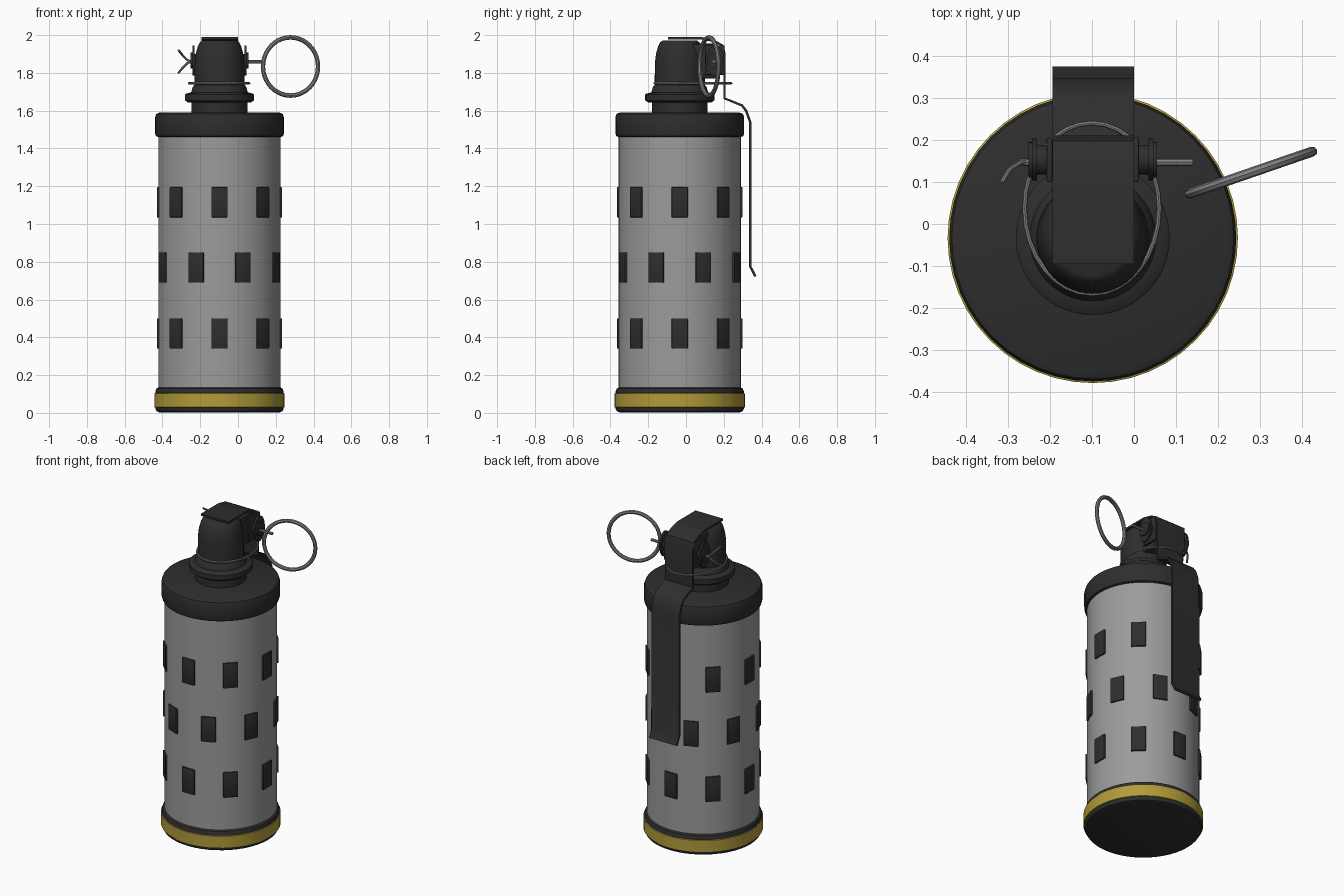
import bpy, bmesh, math
from mathutils import Vector, Matrix

if "Cube" in bpy.data.objects:
    bpy.data.objects.remove(bpy.data.objects["Cube"])

CX, CY = -0.098, -0.033        # main axis of the canister


def material(name, rgb):
    m = bpy.data.materials.new(name)
    m.diffuse_color = (*rgb, 1)
    m.use_nodes = True
    m.node_tree.nodes["Principled BSDF"].inputs["Base Color"].default_value = m.diffuse_color
    return m


GREY = material("body grey", (0.33, 0.33, 0.335))
DARK = material("dark metal", (0.027, 0.027, 0.027))
YELLOW = material("yellow band", (0.44, 0.33, 0.04))
STEEL = material("pin steel", (0.23, 0.23, 0.23))


def finish(name, bm, mat, smooth=True):
    bmesh.ops.recalc_face_normals(bm, faces=bm.faces)
    me = bpy.data.meshes.new(name)
    bm.to_mesh(me)
    bm.free()
    ob = bpy.data.objects.new(name, me)
    bpy.context.collection.objects.link(ob)
    me.materials.append(mat)
    if smooth:
        bpy.ops.object.select_all(action='DESELECT')
        ob.select_set(True)
        bpy.context.view_layer.objects.active = ob
        bpy.ops.object.shade_smooth_by_angle(angle=math.radians(35))
    return ob


def lathe(name, profile, mat, n=48):
    """Closed turned solid from (radius, z) points, bottom to top."""
    bm = bmesh.new()
    rings = [[bm.verts.new((CX + r * math.cos(2 * math.pi * i / n),
                            CY + r * math.sin(2 * math.pi * i / n), z))
              for i in range(n)] for r, z in profile]
    for a, b in zip(rings, rings[1:]):
        for i in range(n):
            j = (i + 1) % n
            bm.faces.new((a[i], a[j], b[j], b[i]))
    bm.faces.new(rings[0])
    bm.faces.new(rings[-1])
    return finish(name, bm, mat)


def tube(name, points, radius, mat, closed=False):
    """Round wire along a path."""
    cu = bpy.data.curves.new(name, 'CURVE')
    cu.dimensions = '3D'
    cu.bevel_depth = radius
    cu.bevel_resolution = 2
    cu.use_fill_caps = True
    sp = cu.splines.new('POLY')
    sp.points.add(len(points) - 1)
    for p, co in zip(sp.points, points):
        p.co = (*co, 1)
    sp.use_cyclic_u = closed
    tmp = bpy.data.objects.new(name, cu)
    bpy.context.collection.objects.link(tmp)
    bpy.context.view_layer.update()
    me = bpy.data.meshes.new_from_object(
        tmp.evaluated_get(bpy.context.evaluated_depsgraph_get()))
    bpy.data.objects.remove(tmp)
    bm = bmesh.new()
    bm.from_mesh(me)
    return finish(name, bm, mat)


def box(name, lo, hi, mat, bevel=0.0, matrix=Matrix()):
    lo, hi = Vector(lo), Vector(hi)
    bm = bmesh.new()
    bmesh.ops.create_cube(bm, size=1, matrix=matrix @ Matrix.Translation((lo + hi) / 2)
                          @ Matrix.Diagonal((*(hi - lo), 1)))
    if bevel:
        bmesh.ops.bevel(bm, geom=bm.edges[:], offset=bevel, segments=2,
                        profile=0.5, affect='EDGES')
    return finish(name, bm, mat)


def disc(name, x, ry, rz, thick, mat):
    """Oval plate facing x, centred on the pull pin."""
    bm = bmesh.new()
    bmesh.ops.create_cone(bm, cap_ends=True, segments=24, radius1=1, radius2=1, depth=1,
                          matrix=Matrix.Translation((x, 0.153, 1.865))
                          @ Matrix.Diagonal((thick, ry, rz, 1))
                          @ Matrix.Rotation(math.pi / 2, 4, 'Y'))
    return finish(name, bm, mat)


# Canister body, base and top cap
lathe("body", [(0.324, 0.1), (0.324, 1.48)], GREY)
lathe("base", [(0.318, 0.003), (0.332, 0.008), (0.340, 0.022), (0.340, 0.112),
               (0.334, 0.128), (0.322, 0.135)], DARK)
lathe("base_band", [(0.336, 0.026), (0.345, 0.030), (0.345, 0.102), (0.336, 0.106)], YELLOW)
lathe("top_cap", [(0.322, 1.46), (0.336, 1.465), (0.341, 1.48), (0.341, 1.565),
                  (0.335, 1.582), (0.318, 1.59)], DARK)

# Neck, flange and domed fuze head
lathe("neck", [(0.148, 1.58), (0.148, 1.65)], DARK)
lathe("flange", [(0.165, 1.642), (0.183, 1.655), (0.183, 1.685), (0.177, 1.69),
                 (0.150, 1.697), (0.142, 1.725), (0.134, 1.735)], DARK)
lathe("fuze_head", [(0.133, 1.72), (0.132, 1.85), (0.126, 1.90), (0.115, 1.94),
                    (0.103, 1.963), (0.09, 1.972)], DARK)

# Vent plates: three staggered rows of eight
for row, z in enumerate((0.42, 0.77, 1.115)):
    for k in range(8):
        a = math.radians(45 * k + (22.5 if row == 1 else 0))
        m = Matrix.Translation((CX, CY, z)) @ Matrix.Rotation(a, 4, 'Z')
        box(f"vent_{row}_{k}", (0.310, -0.043, -0.08), (0.332, 0.043, 0.08), DARK, 0.004, m)

# Safety lever: a bent strip
path = [(-0.095, 1.984), (0.08, 1.984), (0.15, 1.968), (0.192, 1.945), (0.204, 1.90),
        (0.204, 1.665), (0.296, 1.628), (0.318, 1.60), (0.340, 1.54), (0.340, 0.775), (0.368, 0.722)]
bm = bmesh.new()
prev = None
for i, (y, z) in enumerate(path):
    p = Vector((y, z))
    d1 = (p - Vector(path[max(i - 1, 0)])).normalized()
    d2 = (Vector(path[min(i + 1, len(path) - 1)]) - p).normalized()
    d = (d1 + d2).normalized()
    nrm = Vector((-d.y, d.x)) * 0.0065
    cur = [bm.verts.new((x, q.x, q.y)) for x, q in
           ((-0.194, p + nrm), (0.0, p + nrm), (0.0, p - nrm), (-0.194, p - nrm))]
    if prev:
        for k in range(4):
            bm.faces.new((prev[k], prev[(k + 1) % 4], cur[(k + 1) % 4], cur[k]))
    else:
        bm.faces.new(cur)
    prev = cur
bm.faces.new(prev)
finish("safety_lever", bm, DARK)

# Hinge block, lever side flanges and oval washers
box("hinge_block", (-0.185, -0.02, 1.77), (-0.011, 0.17, 1.955), DARK, 0.012)
for side, s in (("left", -1), ("right", 1)):
    x = CX + s * 0.103
    box(f"lever_flange_{side}", (x - 0.007, 0.10, 1.79), (x + 0.007, 0.205, 1.945), DARK, 0.003)
    disc(f"hinge_boss_{side}", CX + s * 0.122, 0.035, 0.035, 0.04, DARK)
    disc(f"washer_{side}", CX + s * 0.138, 0.05, 0.08, 0.012, DARK)
    disc(f"pin_cap_{side}", CX + s * 0.147, 0.042, 0.042, 0.012, DARK)

# Oval wire clip around the head
tube("wire_clip", [(-0.1 + 0.16 * math.cos(t), 0.037 + 0.203 * math.sin(t), 1.745)
                   for t in (2 * math.pi * i / 32 for i in range(32))], 0.006, STEEL, True)

# Pull pin with split ends, and its ring
tube("pull_pin", [(-0.268, 0.147, 1.86), (0.14, 0.147, 1.86)], 0.009, STEEL)
for side, s in (("upper", 1), ("lower", -1)):
    tube(f"pin_end_{side}", [(-0.25, 0.147, 1.86), (-0.268, 0.147, 1.86 + s * 0.008),
                             (-0.295, 0.130, 1.86 + s * 0.035), (-0.315, 0.098, 1.86 + s * 0.06)],
         0.006, STEEL)
ang = math.radians(19)
tube("pull_ring", [(0.278 + 0.154 * math.cos(t) * math.cos(ang),
                    0.122 + 0.154 * math.cos(t) * math.sin(ang),
                    1.834 + 0.154 * math.sin(t))
                   for t in (2 * math.pi * i / 40 for i in range(40))], 0.012, STEEL, True)
